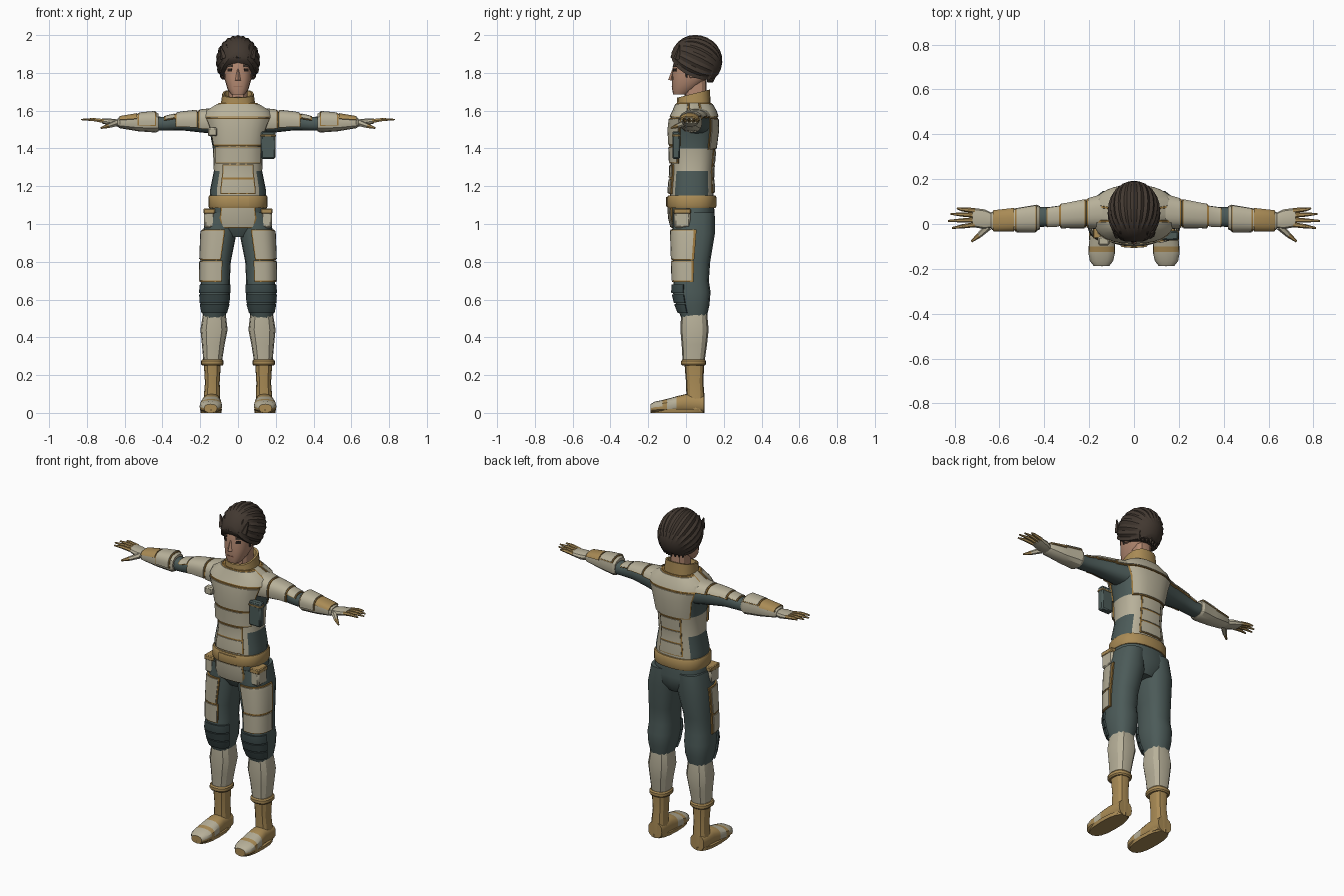
import bpy, bmesh
from math import sin, cos, pi, radians, copysign
from mathutils import Vector, Matrix

if "Cube" in bpy.data.objects:
    bpy.data.objects.remove(bpy.data.objects["Cube"])

PALETTE = {"cream armor": "b6af98", "teal cloth": "4d5b59", "dark teal pad": "3d4a4a",
           "tan leather": "a88a56", "gold trim": "9a7740", "skin": "b18770",
           "lip": "8a604e", "hair brown": "443b34", "eye dark": "2b2420"}
MATS = {}
for title, code in PALETTE.items():
    rgb = [(c / 255) ** 2.2 for c in bytes.fromhex(code)] + [1]
    m = bpy.data.materials.new(title)
    m.use_nodes = True
    m.diffuse_color = rgb
    m.node_tree.nodes["Principled BSDF"].inputs["Base Color"].default_value = rgb
    MATS[title] = m
CREAM, TEAL, PAD, TAN, GOLD, SKIN, LIP, HAIR, DARK = PALETTE


def tube(name, rings, mat, mirror=False, paint=None, bevel=0):
    """Skin a closed solid through a list of point rings."""
    bm = bmesh.new()
    rows = [[bm.verts.new(p) for p in ring] for ring in rings]
    for a, b in zip(rows, rows[1:]):
        for i in range(len(a)):
            j = (i + 1) % len(a)
            bm.faces.new((a[i], a[j], b[j], b[i]))
    bm.faces.new(rows[0])
    bm.faces.new(rows[-1])
    bmesh.ops.recalc_face_normals(bm, faces=bm.faces[:])
    used = [mat]
    for f in bm.faces:
        pick = paint(f.calc_center_median(), f.normal) if paint else mat
        if pick not in used:
            used.append(pick)
        f.material_index = used.index(pick)
    mesh = bpy.data.meshes.new(name)
    bm.to_mesh(mesh)
    bm.free()
    for title in used:
        mesh.materials.append(MATS[title])
    obj = bpy.data.objects.new(name, mesh)
    bpy.context.collection.objects.link(obj)
    if bevel:
        mod = obj.modifiers.new("soft edges", "BEVEL")
        mod.width = bevel
    if mirror:
        obj.modifiers.new("other side", "MIRROR")
    bpy.ops.object.select_all(action="DESELECT")
    obj.select_set(True)
    bpy.context.view_layer.objects.active = obj
    bpy.ops.object.shade_smooth_by_angle(angle=radians(30))
    return obj


def outline(ring, angle, axis, lift=0):
    """Point on a rounded cross-section (position, centre, centre, radius, radius)."""
    t, u, v, ru, rv = ring
    c, s = cos(angle), sin(angle)
    a = u + (ru + lift) * copysign(abs(c) ** .8, c)
    b = v + (rv + lift) * copysign(abs(s) ** .8, s)
    return Vector({"x": (t, a, b), "y": (a, t, b), "z": (a, b, t)}[axis])


def loft(name, body, mat, mirror=False, paint=None, n=16, tilt=0):
    rings, axis = body
    rows = [[outline(r, 2 * pi * i / n, axis) for i in range(n)] for r in rings]
    for p in sum(rows, []):
        p.z += tilt * p.y
    return tube(name, rows, mat, mirror, paint)


def section(rings, t):
    for lo, hi in zip(rings, rings[1:]):
        if lo[0] <= t <= hi[0]:
            k = (t - lo[0]) / (hi[0] - lo[0])
            return [p + (q - p) * k for p, q in zip(lo, hi)]
    return rings[0] if t < rings[0][0] else rings[-1]


def plate(name, body, t0, t1, a0, a1, mat=CREAM, mirror=False, lift=.012, trim=True):
    """Raised panel following a body surface, with an optional gold rim below it."""
    rings, axis = body
    if trim:
        plate(name + "_trim", body, t0 - .006, t1 + .006, a0 - 4, a1 + 4,
              GOLD, mirror, lift - .004, False)
    ts = [t0] + [r[0] for r in rings if t0 < r[0] < t1] + [t1]
    steps = max(2, int((a1 - a0) / 12))
    angles = [radians(a0 + (a1 - a0) * i / steps) for i in range(steps + 1)]
    rows = []
    for t in ts:
        ring = section(rings, t)
        rows.append([outline([t] + list(ring[1:]), a, axis, lift) for a in angles] +
                    [outline([t] + list(ring[1:]), a, axis, -.004) for a in reversed(angles)])
    tube(name, rows, mat, mirror)


def spike(name, p, q, r0, r1, mat, mirror=False, n=6):
    p, q = Vector(p), Vector(q)
    turn = (q - p).to_track_quat("Z", "Y")
    ring = [Vector((cos(2 * pi * i / n), sin(2 * pi * i / n), 0)) for i in range(n)]
    tube(name, [[c + turn @ (v * r) for v in ring] for c, r in ((p, r0), (q, r1))], mat, mirror)


def box(name, centre, size, mat, mirror=False):
    c, h = Vector(centre), Vector(size) / 2
    rows = [[c + Vector((h.x * x, h.y * y, h.z * z)) for x, y in ((-1, -1), (1, -1), (1, 1), (-1, 1))]
            for z in (-1, 1)]
    tube(name, rows, mat, mirror, bevel=min(size) / 6)


# Torso
torso = ([(1.1, 0, .03, .145, .115), (1.18, 0, .03, .148, .116), (1.28, 0, .033, .128, .11),
          (1.4, 0, .036, .133, .118), (1.5, 0, .04, .152, .127), (1.56, 0, .042, .178, .122),
          (1.6, 0, .045, .16, .105), (1.64, 0, .042, .095, .085)], "z")


def torso_paint(c, n):
    hip = 1.12 < c.z < 1.28 and abs(n.x) > .55
    armpit = 1.42 < c.z < 1.56 and abs(n.x) > .6
    return TEAL if hip or armpit else CREAM


loft("torso", torso, CREAM, paint=torso_paint, n=24)
plate("front_yoke", torso, 1.57, 1.635, -165, -15)
plate("back_yoke", torso, 1.57, 1.635, 15, 165)
plate("chest_plate", torso, 1.42, 1.555, -148, -32)
plate("upper_belly_plate", torso, 1.325, 1.405, -142, -38)
plate("middle_belly_plate", torso, 1.245, 1.31, -118, -62)
plate("lower_belly_plate", torso, 1.165, 1.235, -118, -62)
plate("back_plate", torso, 1.4, 1.555, 42, 138, lift=.009)
for i in range(3):
    plate(f"spine_plate_{i}", torso, 1.17 + .075 * i, 1.235 + .075 * i, 68, 112, lift=.008)

# Chest gear
box("chest_holster", (.16, -.052, 1.418), (.076, .04, .146), TEAL)
box("holster_strap", (.16, -.052, 1.468), (.08, .044, .01), TAN)
box("chest_gadget", (-.135, -.075, 1.488), (.05, .04, .045), CREAM)

# Collar and neck
collar = ([(1.6, 0, .04, .095, .09), (1.68, 0, .04, .083, .087),
           (1.68, 0, .04, .072, .075), (1.62, 0, .04, .06, .06)], "z")
loft("collar", collar, TAN, tilt=.25)
loft("neck", ([(1.6, 0, .055, .052, .058), (1.77, 0, .048, .05, .06)], "z"), SKIN, n=12)

# Head and face
head = ([(1.685, 0, -.032, .036, .036), (1.715, 0, -.012, .056, .062), (1.77, 0, .02, .072, .094),
         (1.83, 0, .03, .076, .1), (1.89, 0, .04, .078, .1), (1.94, 0, .045, .055, .07)], "z")
loft("head", head, SKIN, n=16)
plate("eyebrow", head, 1.832, 1.844, -72, -44, HAIR, True, .005, False)
plate("eye", head, 1.808, 1.824, -70, -48, DARK, True, .003, False)
plate("mouth", head, 1.724, 1.729, -108, -72, LIP, False, .002, False)
spike("nose", (0, -.068, 1.82), (0, -.08, 1.76), .004, .015, SKIN, n=4)
box("ear", (.078, .035, 1.8), (.018, .032, .055), SKIN, True)

# Hair: ridged swept-back shell with loose locks
lean = Matrix.Rotation(radians(-25), 3, "X")
shell = []
for i in range(13):
    t = .12 + (pi - .24) * i / 12
    row = []
    for j in range(33):
        phi = radians(-36 + 252 * j / 32)
        r = sin(t) ** .9 * (.94 if j % 2 else 1)
        local = Vector((.118 * r * cos(phi), -.138 * cos(t), .14 * r * sin(phi)))
        row.append(lean @ local + Vector((0, .052, 1.86)))
    shell.append(row)
tube("hair_shell", shell, HAIR)
for i in range(7):
    x = (i - 3) * .024
    spike(f"front_tuft_{i}", (x, -.065 + abs(x) / 4, 1.875),
          (x * 1.3, -.035, 1.965 - abs(x) / 3), .021, .003, HAIR, n=5)
    spike(f"back_lock_{i}", (x * .9, .15 - abs(x) / 3, 1.81),
          (x * .85, .14 - abs(x) / 3, 1.75), .022, .004, HAIR, n=5)
spike("temple_lock", (.07, -.03, 1.89), (.077, -.045, 1.845), .018, .003, HAIR, True, 5)
spike("sideburn", (.08, .01, 1.86), (.077, .003, 1.775), .017, .004, HAIR, True, 5)

# Belt and pelvis
pelvis = ([(.93, 0, .04, .07, .08), (.98, 0, .04, .14, .11),
           (1.03, 0, .035, .162, .118), (1.1, 0, .03, .148, .118)], "z")
loft("pelvis", pelvis, TEAL, n=20)
plate("groin_plate", pelvis, .985, 1.085, -116, -64)
belt = ([(1.085, 0, .03, .153, .127), (1.095, 0, .03, .157, .131),
         (1.14, 0, .03, .157, .131), (1.15, 0, .03, .152, .126)], "z")
loft("belt", belt, TAN, n=24)
plate("belt_buckle", belt, 1.092, 1.142, -106, -74, TAN, lift=.006, trim=False)
box("hip_pouch", (.152, -.02, 1.03), (.055, .085, .1), CREAM, True)
box("pouch_flap", (.152, -.02, 1.068), (.061, .091, .028), TAN, True)

# Trousers, armor and knee pads
leg = ([(.5, .126, .042, .056, .066), (.57, .123, .036, .074, .088), (.64, .122, .03, .08, .1),
        (.7, .119, .028, .076, .093), (.8, .116, .03, .078, .098),
        (.95, .098, .04, .09, .113), (1.06, .085, .04, .078, .112)], "z")
loft("trouser_leg", leg, TEAL, True)
plate("upper_thigh_plate", leg, .815, .965, -98, 0, mirror=True)
plate("lower_thigh_plate", leg, .7, .802, -104, 0, mirror=True)
for i in range(3):
    plate(f"knee_pad_{i}", leg, .53 + .052 * i, .576 + .052 * i, -155, -20,
          PAD, True, .009, False)

# Shins and boots
loft("shin_guard", ([(.27, .134, .04, .049, .058), (.36, .131, .044, .06, .067),
                     (.44, .127, .045, .072, .075), (.525, .125, .043, .06, .069)], "z"),
     CREAM, True, n=12)
loft("boot_cuff", ([(.25, .136, .04, .054, .06), (.258, .136, .04, .06, .066),
                    (.274, .136, .04, .06, .066), (.282, .136, .04, .054, .06)], "z"), TAN, True)
loft("boot_shaft", ([(.01, .14, .05, .046, .047), (.09, .138, .05, .043, .048),
                     (.16, .136, .046, .039, .046), (.26, .136, .044, .045, .052)], "z"),
     TAN, True, n=12)
foot = ([(-.188, .145, .024, .034, .022), (-.165, .145, .03, .052, .03), (-.125, .144, .034, .06, .034),
         (-.1, .143, .037, .059, .037), (-.05, .142, .044, .055, .044),
         (0, .14, .05, .05, .05), (.095, .14, .046, .045, .046)], "y")
loft("boot_foot", foot, TAN, True,
     lambda c, n: CREAM if c.z > .025 and (c.y < -.13 or -.1 < c.y < -.04) else TAN)
loft("boot_sole", ([(0, .143, -.045, .055, .143), (.02, .143, -.045, .058, .144)], "z"), TAN, True)

# Arms
arm = ([(.11, .06, 1.54, .075, .065), (.2, .05, 1.54, .058, .055), (.3, .04, 1.54, .047, .044),
        (.38, .032, 1.53, .043, .036), (.45, .03, 1.532, .045, .038)], "x")
loft("sleeve", arm, TEAL, True)
plate("shoulder_plate", arm, .14, .205, 20, 205, mirror=True)
plate("upper_arm_plate", arm, .22, .325, 25, 200, mirror=True)
plate("elbow_plate", arm, .335, .385, 40, 150, mirror=True, lift=.009)
gauntlet = ([(.42, .028, 1.537, .052, .046), (.435, .027, 1.538, .059, .054),
             (.53, .02, 1.537, .05, .046), (.625, .014, 1.537, .045, .03),
             (.638, .014, 1.537, .036, .022)], "x")
loft("gauntlet", gauntlet, CREAM, True, n=12)
plate("gauntlet_cover", gauntlet, .535, .628, 20, 160, TAN, True, .005, False)
plate("gauntlet_panel", gauntlet, .44, .525, 35, 190, CREAM, True, .007)

# Hands
loft("palm", ([(.625, .015, 1.533, .03, .02), (.665, .021, 1.537, .044, .021),
               (.72, .029, 1.545, .043, .013)], "x"), CREAM, True, n=10)
for i, (reach, tip) in enumerate(((.79, .07), (.818, .045), (.83, .014), (.812, -.018))):
    base = (.71, .06 - .021 * i, 1.545)
    knuckle = (.765, (base[1] + tip) / 2, 1.553)
    spike(f"finger_base_{i}", base, knuckle, .0115, .0095, TAN, True)
    spike(f"finger_tip_{i}", knuckle, (reach, tip, 1.553), .0095, .004, TAN, True)
spike("thumb_base", (.65, -.012, 1.532), (.69, -.05, 1.518), .017, .012, CREAM, True)
spike("thumb_tip", (.69, -.05, 1.518), (.725, -.078, 1.508), .012, .005, TAN, True)
